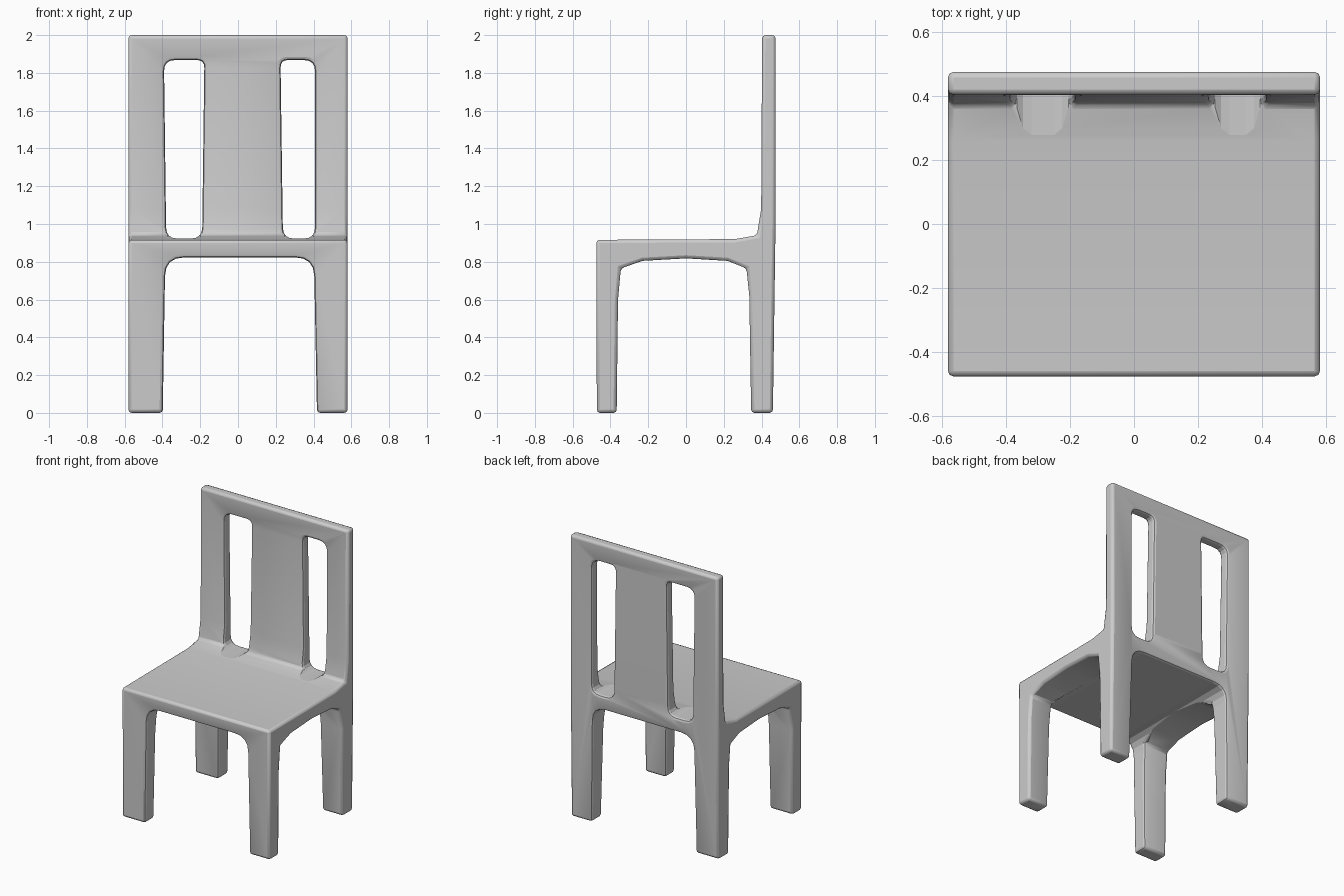
import bpy, bmesh, math
from mathutils import Vector

if "Cube" in bpy.data.objects:
    bpy.data.objects.remove(bpy.data.objects["Cube"])


def rounded(points, steps=4):
    """Outline from (a, b, radius) corners, each corner turned into a short arc."""
    out = []
    for i, (x, z, r) in enumerate(points):
        p = Vector((x, z))
        if r == 0:
            out.append(p)
            continue
        a = Vector(points[i - 1][:2]) - p
        b = Vector(points[(i + 1) % len(points)][:2]) - p
        a, b = p + a.normalized() * r, p + b.normalized() * r
        for k in range(steps + 1):
            t = k / steps
            out.append(a * (1 - t) ** 2 + p * 2 * t * (1 - t) + b * t ** 2)
    return out


def prism(name, outline, axis, lo, hi):
    """Extrude an outline along x (outline is y,z) or y (outline is x,z)."""
    bm = bmesh.new()
    place = (lambda p: (lo, p[0], p[1])) if axis == 'x' else (lambda p: (p[0], lo, p[1]))
    face = bm.faces.new([bm.verts.new(place(p)) for p in outline])
    ext = bmesh.ops.extrude_face_region(bm, geom=[face])
    shift = Vector((hi - lo, 0, 0)) if axis == 'x' else Vector((0, hi - lo, 0))
    bmesh.ops.translate(bm, vec=shift, verts=[v for v in ext['geom'] if isinstance(v, bmesh.types.BMVert)])
    bmesh.ops.recalc_face_normals(bm, faces=bm.faces)
    mesh = bpy.data.meshes.new(name)
    bm.to_mesh(mesh)
    bm.free()
    obj = bpy.data.objects.new(name, mesh)
    bpy.context.collection.objects.link(obj)
    return obj


# chair side profile: front leg, seat, back, rear leg, side arch
side = [(-0.472, 0), (-0.475, 0.916), (0.26, 0.92), (0.375, 0.94), (0.398, 1.08),
        (0.403, 2.0), (0.474, 2.0), (0.474, 1.0), (0.46, 0), (0.345, 0),
        (0.335, 0.62), (0.32, 0.765), (0.22, 0.805), (0, 0.818), (-0.23, 0.805),
        (-0.345, 0.765), (-0.36, 0.6), (-0.367, 0)]
chair = prism("chair_frame", side, 'x', -0.58, 0.58)

# openings seen from the front: leg arch and two back slots
arch = rounded([(-0.40, -0.1, 0), (-0.385, 0.823, 0.1), (0.402, 0.823, 0.1), (0.42, -0.1, 0)])
left_slot = rounded([(-0.38, 0.923, 0.06), (-0.392, 1.868, 0.06), (-0.178, 1.868, 0.04), (-0.19, 0.923, 0.06)])
right_slot = rounded([(0.238, 0.923, 0.06), (0.225, 1.868, 0.04), (0.408, 1.868, 0.06), (0.408, 0.923, 0.06)])
cutters = [prism("arch_cutter", arch, 'y', -1, 1),
           prism("left_slot_cutter", left_slot, 'y', 0.2, 1),
           prism("right_slot_cutter", right_slot, 'y', 0.2, 1)]
for cutter in cutters:
    cutter.hide_render = True
    cutter.hide_set(True)
    mod = chair.modifiers.new("cut", 'BOOLEAN')
    mod.operation = 'DIFFERENCE'
    mod.object = cutter

# soften every hard edge
bevel = chair.modifiers.new("soft_edges", 'BEVEL')
bevel.width = 0.017
bevel.segments = 2
bevel.limit_method = 'ANGLE'
bevel.angle_limit = math.radians(40)
bevel.use_clamp_overlap = False

bpy.context.view_layer.objects.active = chair
chair.select_set(True)
bpy.ops.object.shade_smooth_by_angle(angle=math.radians(35))
